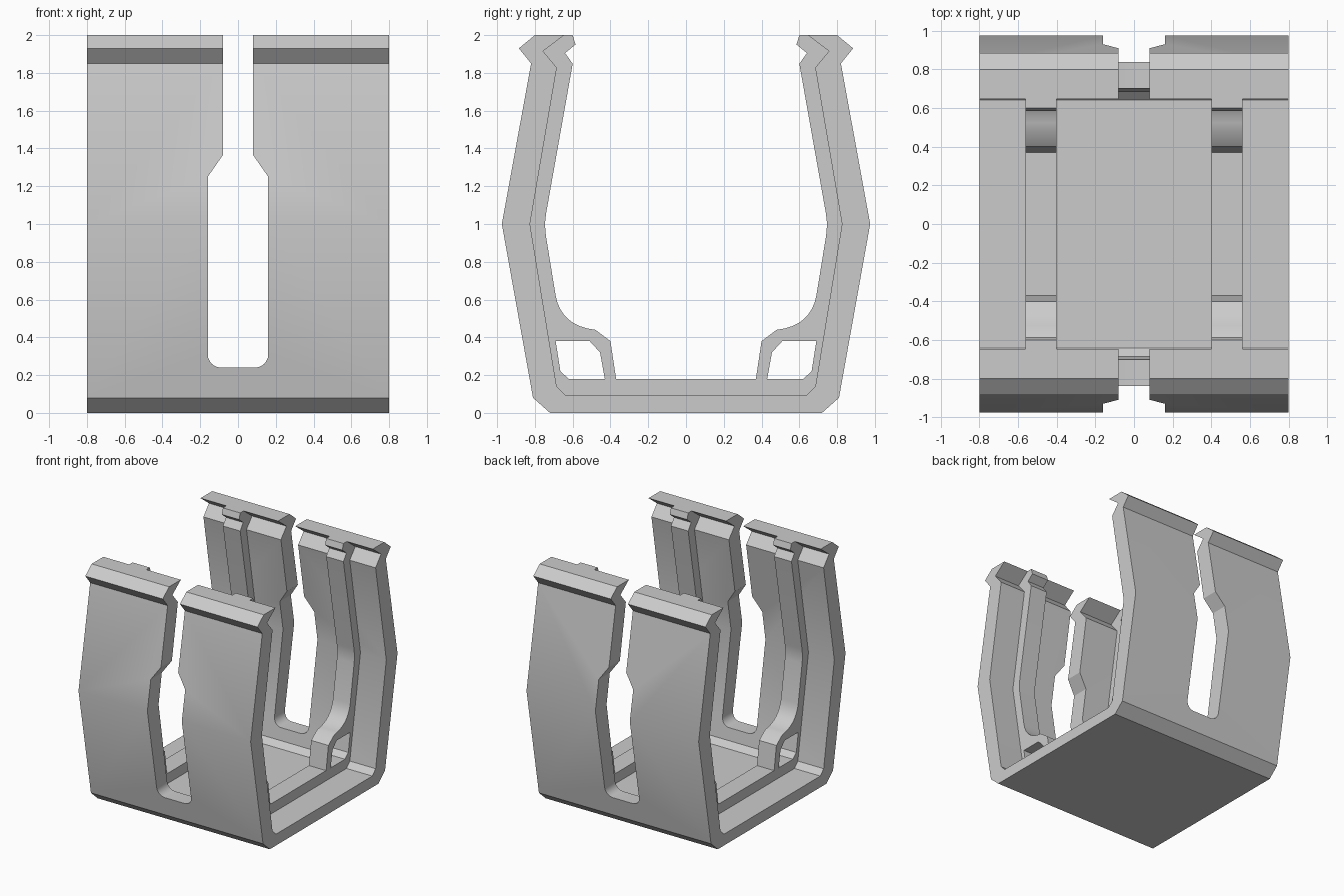
import bpy, bmesh, math

old = bpy.data.objects.get("Cube")
if old:
    bpy.data.objects.remove(old)

grey = bpy.data.materials.new("plain grey")
grey.use_nodes = True
COLOR = (0.6, 0.6, 0.6, 1)
grey.diffuse_color = COLOR
grey.node_tree.nodes["Principled BSDF"].inputs["Base Color"].default_value = COLOR


def prism(name, outline, place, low, high):
    """Extrude a closed 2D outline from low to high; place maps (u, v, depth) to 3D."""
    bm = bmesh.new()
    face = bm.faces.new([bm.verts.new(place(u, v, low)) for u, v in outline])
    side = bmesh.ops.extrude_face_region(bm, geom=[face])["geom"]
    move = [b - a for a, b in zip(place(0, 0, low), place(0, 0, high))]
    bmesh.ops.translate(bm, vec=move, verts=[g for g in side if isinstance(g, bmesh.types.BMVert)])
    bmesh.ops.recalc_face_normals(bm, faces=bm.faces)
    mesh = bpy.data.meshes.new(name)
    bm.to_mesh(mesh)
    bm.free()
    mesh.materials.append(grey)
    obj = bpy.data.objects.new(name, mesh)
    bpy.context.collection.objects.link(obj)
    return obj


def along_x(u, v, d):
    return (d, u, v)


def along_y(u, v, d):
    return (u, d, v)


def mirrored(half):
    """Left half runs top to bottom; add the reflected half bottom to top."""
    return half + [(-u, v) for u, v in reversed(half)]


def cut(target, cutter):
    mod = target.modifiers.new("cut", "BOOLEAN")
    mod.operation = "DIFFERENCE"
    mod.solver = "EXACT"
    mod.object = cutter
    bpy.context.view_layer.objects.active = target
    bpy.ops.object.modifier_apply(modifier=mod.name)
    bpy.data.objects.remove(cutter)


def smooth(obj):
    bpy.ops.object.select_all(action="DESELECT")
    obj.select_set(True)
    bpy.context.view_layer.objects.active = obj
    bpy.ops.object.shade_smooth_by_angle(angle=math.radians(30))


# Half profiles of the U-shaped clip, from the lip down to the floor
outer = [(-0.80, 2), (-0.885, 1.93), (-0.82, 1.85), (-0.975, 1), (-0.81, 0.08), (-0.72, 0)]
inner = [(-0.645, 2), (-0.757, 1.915), (-0.684, 1.828), (-0.826, 1), (-0.685, 0.14), (-0.64, 0.095)]

# Bent shell
shell = prism("clip_shell", mirrored(outer) + mirrored(inner)[::-1], along_x, -0.8, 0.8)

# Keyhole slot through the front and back arms
r = 0.07
corner = [(0.16 - r + r * math.cos(a), 0.24 + r - r * math.sin(a))
          for a in [math.radians(15 * i) for i in range(7)]]
slot_half = [(0.08, 2.2), (0.08, 1.365), (0.16, 1.25)] + corner
cut(shell, prism("slot_cutter", mirrored(slot_half), along_y, -1.2, 1.2))
smooth(shell)

# Inner ribs with a curved gusset at each foot
p, q, s = (-0.69, 0.62), (-0.66, 0.46), (-0.48, 0.44)
curve = [tuple((1 - t) ** 2 * a + 2 * t * (1 - t) * b + t * t * c for a, b, c in zip(p, q, s))
         for t in [i / 8 for i in range(9)]]
rib_line = ([(-0.60, 2), (-0.585, 1.95), (-0.64, 1.905), (-0.60, 1.848), (-0.74, 1.06),
             (-0.747, 1), (-0.742, 0.94)] + curve + [(-0.40, 0.38), (-0.37, 0.18)])
window = [(-0.69, 0.38), (-0.51, 0.38), (-0.455, 0.32), (-0.43, 0.18), (-0.62, 0.18), (-0.665, 0.22)]

for name, x in (("left_rib", 0.40), ("right_rib", -0.56)):
    rib = prism(name, mirrored(inner) + mirrored(rib_line)[::-1], along_x, x, x + 0.16)
    for sign in (1, -1):
        hole = [(u * sign, v) for u, v in window]
        cut(rib, prism("window_cutter", hole, along_x, x - 0.1, x + 0.26))
    smooth(rib)
